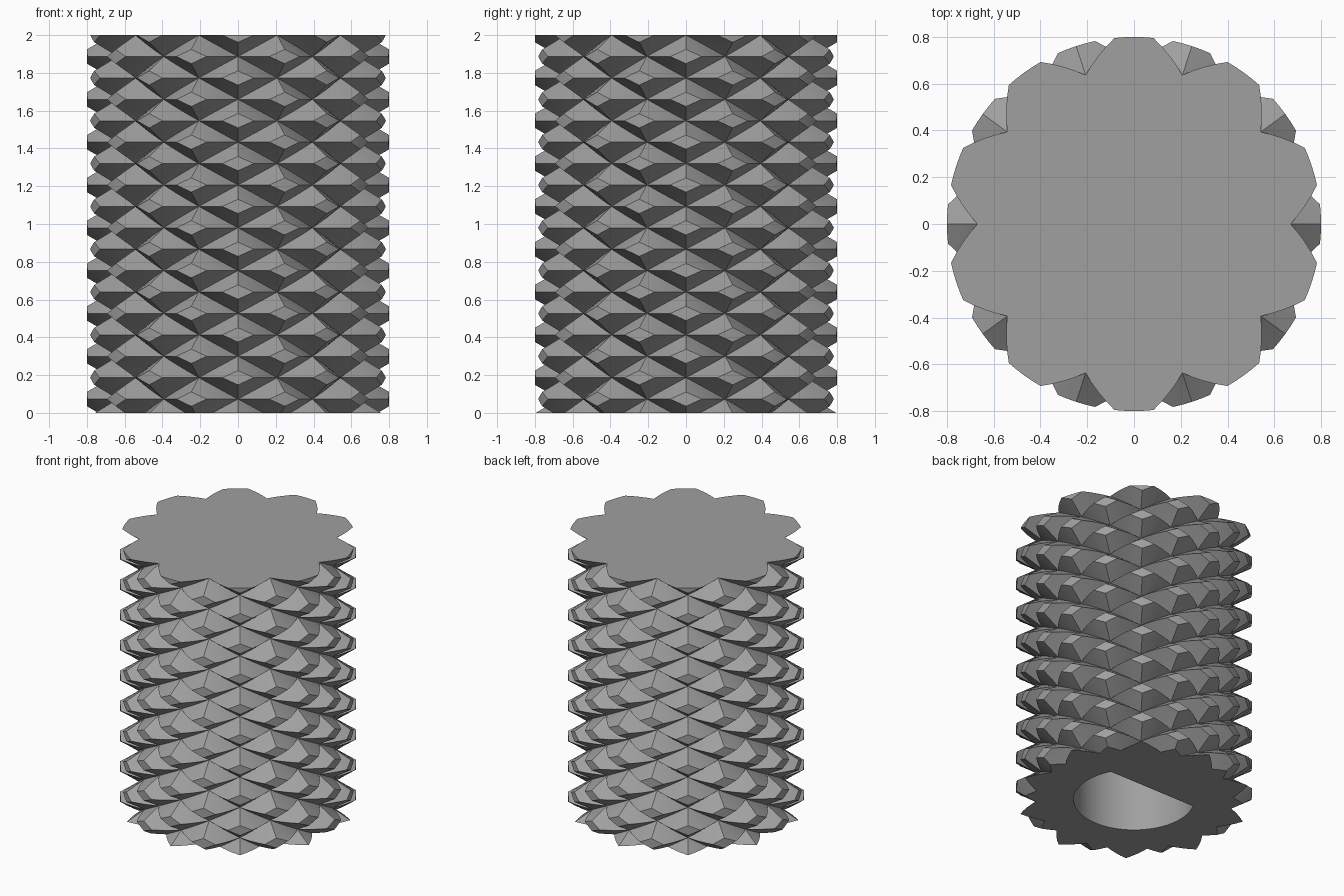
import bpy, bmesh, math

if "Cube" in bpy.data.objects:
    bpy.data.objects.remove(bpy.data.objects["Cube"])

HEIGHT = 2.0
R_TIP, R_ROOT = 0.80, 0.67
PITCH = 36.0               # degrees between ridges (10 starts)
TIP_HALF = 6.0             # half width of the flat ridge crest, degrees
ROW = 0.2267               # vertical distance between knurls of one column
STEP = 3.0                 # grid step in degrees, matches all knurl edges
HOLE_R, HOLE_FLAT, HOLE_DEPTH = 0.41, 0.19, 1.4


def ridge(angle):
    """Radius of one set of helical ridges."""
    d = abs((angle + PITCH / 2) % PITCH - PITCH / 2)
    t = max(0.0, (d - TIP_HALF) / (PITCH / 2 - TIP_HALF))
    return R_TIP + (R_ROOT - R_TIP) * t


def finish(bm, name, mat):
    bmesh.ops.recalc_face_normals(bm, faces=bm.faces)
    me = bpy.data.meshes.new(name)
    bm.to_mesh(me)
    bm.free()
    me.materials.append(mat)
    ob = bpy.data.objects.new(name, me)
    bpy.context.collection.objects.link(ob)
    return ob


grey = bpy.data.materials.new("grey")
grey.diffuse_color = (0.35, 0.35, 0.35, 1)
grey.use_nodes = True
grey.node_tree.nodes["Principled BSDF"].inputs["Base Color"].default_value = grey.diffuse_color

# Knurled body: left-hand and right-hand ridges crossing each other
bm = bmesh.new()
cols = int(360 / STEP)
rows = math.ceil(HEIGHT / ROW * PITCH / STEP) + 1
grid = []
for j in range(rows + 1):
    twist = j * STEP
    z = HEIGHT - twist / PITCH * ROW
    ring = []
    for i in range(cols):
        a = i * STEP
        r = min(ridge(a - twist), ridge(a + twist))
        th = math.radians(a + 90)
        ring.append(bm.verts.new((r * math.cos(th), r * math.sin(th), z)))
    grid.append(ring)
for j in range(rows):
    for i in range(cols):
        k = (i + 1) % cols
        a, b, c, d = grid[j][i], grid[j][k], grid[j + 1][k], grid[j + 1][i]
        # diagonals alternate so that they follow the helices
        tris = ((a, b, c), (a, c, d)) if (i - j) % 2 == 0 else ((a, b, d), (b, c, d))
        for t in tris:
            bm.faces.new(t)

# Trim at the base, then close both ends
bmesh.ops.bisect_plane(bm, geom=bm.verts[:] + bm.edges[:] + bm.faces[:], dist=1e-5,
                       plane_co=(0, 0, 0), plane_no=(0, 0, -1), clear_outer=True)
bmesh.ops.holes_fill(bm, edges=[e for e in bm.edges if e.is_boundary], sides=0)
knob = finish(bm, "knurled_knob", grey)

# D-shaped shaft hole, cut from below
bm = bmesh.new()
start = math.asin(HOLE_FLAT / HOLE_R)
n = 64
arc = [math.pi - start + (math.pi + 2 * start) * i / n for i in range(n + 1)]
base = bm.faces.new([bm.verts.new((HOLE_R * math.cos(t), HOLE_R * math.sin(t), -0.2)) for t in arc])
ext = bmesh.ops.extrude_face_region(bm, geom=[base])
bmesh.ops.translate(bm, vec=(0, 0, HOLE_DEPTH + 0.2),
                    verts=[v for v in ext["geom"] if isinstance(v, bmesh.types.BMVert)])
cutter = finish(bm, "shaft_hole_cutter", grey)
cutter.hide_render = True

cut = knob.modifiers.new("shaft_hole", "BOOLEAN")
cut.operation = "DIFFERENCE"
cut.solver = "EXACT"
cut.object = cutter
bpy.context.view_layer.objects.active = knob
knob.select_set(True)
cutter.select_set(False)
bpy.ops.object.modifier_apply(modifier=cut.name)
bpy.data.objects.remove(cutter)

# Smooth helical faces, sharp knurl edges
bpy.ops.object.shade_smooth_by_angle(angle=math.radians(20))
